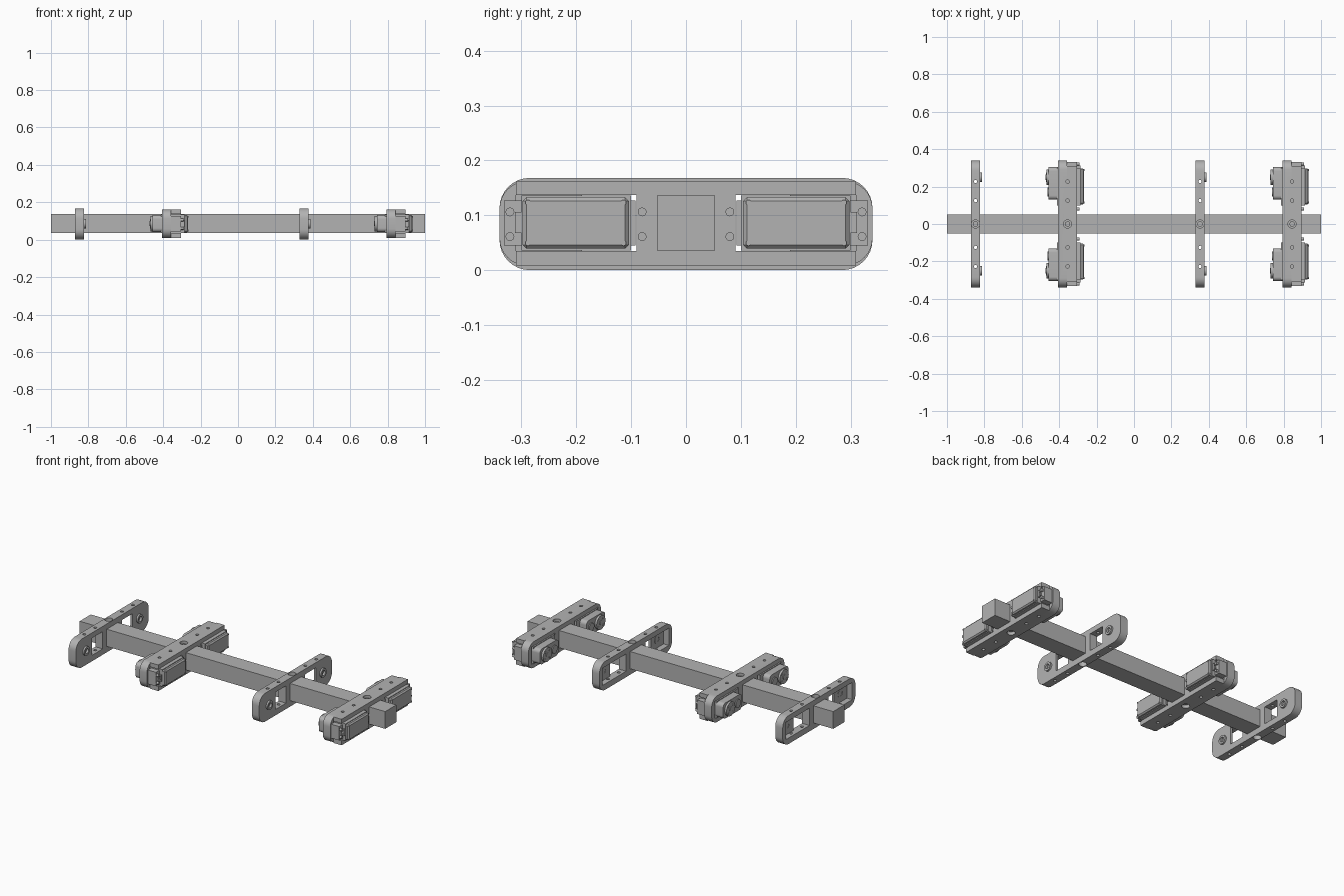
import bpy, bmesh, math
from mathutils import Matrix, Vector

old = bpy.data.objects.get("Cube")
if old:
    bpy.data.objects.remove(old, do_unlink=True)

grey = bpy.data.materials.new("plain_grey")
grey.use_nodes = True
COLOUR = (0.45, 0.45, 0.45, 1)
grey.diffuse_color = COLOUR
grey.node_tree.nodes["Principled BSDF"].inputs["Base Color"].default_value = COLOUR

MID = 0.086          # height of the beam axis
LOW, HIGH = 0.035, 0.137  # beam and window heights


def finish(name, bm):
    bmesh.ops.recalc_face_normals(bm, faces=bm.faces)
    mesh = bpy.data.meshes.new(name)
    bm.to_mesh(mesh)
    bm.free()
    obj = bpy.data.objects.new(name, mesh)
    bpy.context.collection.objects.link(obj)
    mesh.materials.append(grey)
    return obj


def box(name, x, y, z, bevel=0.0, axis=None):
    """Box from ranges; the bevel may be limited to edges along one axis."""
    bm = bmesh.new()
    bmesh.ops.create_cube(bm, size=1)
    for v in bm.verts:
        v.co = [(a + b) / 2 + c * abs(b - a) for (a, b), c in zip((x, y, z), v.co)]
    if bevel:
        edges = [e for e in bm.edges if axis is None or
                 abs((e.verts[0].co - e.verts[1].co).normalized()[axis]) > 0.9]
        bmesh.ops.bevel(bm, geom=edges, offset=bevel, segments=8 if axis is not None else 1,
                        profile=0.5, affect='EDGES')
    return finish(name, bm)


def cylinder(name, centre, radius, length, axis='X', sides=24):
    bm = bmesh.new()
    turn = Matrix.Rotation(math.pi / 2, 4, 'Y') if axis == 'X' else Matrix()
    bmesh.ops.create_cone(bm, cap_ends=True, segments=sides, radius1=radius, radius2=radius,
                          depth=length, matrix=Matrix.Translation(Vector(centre)) @ turn)
    return finish(name, bm)


def smooth(obj):
    bpy.ops.object.select_all(action='DESELECT')
    obj.select_set(True)
    bpy.context.view_layer.objects.active = obj
    bpy.ops.object.shade_smooth_by_angle(angle=math.radians(30))


def cut(obj, cutters):
    bpy.context.view_layer.objects.active = obj
    for c in cutters:
        c.hide_render = True
        mod = obj.modifiers.new("cut", 'BOOLEAN')
        mod.operation, mod.solver, mod.object = 'DIFFERENCE', 'EXACT', c
        bpy.ops.object.modifier_apply(modifier=mod.name)
        bpy.data.objects.remove(c, do_unlink=True)


def span(s, a, b):
    return tuple(sorted((s * a, s * b)))


def wall_holes(x):
    """Pin holes through the top and bottom walls, and wide ones down to the beam."""
    holes = [cylinder("hole", (x, s * y, MID), 0.009, 0.3, 'Z', 16)
             for s in (-1, 1) for y in (0.125, 0.227)]
    holes += [cylinder("hole", (x, 0, z), 0.022, 0.07, 'Z') for z in (HIGH + 0.035, LOW - 0.035)]
    return holes


def idler_frame(x):
    x0, x1 = x - 0.024, x + 0.024
    frame = box("idler_frame", (x0, x1), (-0.34, 0.34), (0, 0.168), 0.055, 0)
    cutters = wall_holes(x)
    for s in (-1, 1):
        cutters.append(box("pocket", (x0 - 0.05, x1 - 0.014), span(s, 0.09, 0.31), (LOW, HIGH)))
        cutters.append(box("window", (x0 - 0.05, x1 + 0.05), span(s, 0.09, 0.19), (LOW, HIGH)))
        cutters.append(cylinder("hole", (x, s * 0.25, MID), 0.022, 0.2))
    cut(frame, cutters)
    smooth(frame)
    # Bearing ring with a pin in each web
    for s in (-1, 1):
        ring = cylinder("bearing_ring", (x1 - 0.003, s * 0.25, MID), 0.026, 0.026)
        cut(ring, [cylinder("bore", (x1, s * 0.25, MID), 0.014, 0.1)])
        smooth(ring)
        smooth(cylinder("bearing_pin", (x1 - 0.008, s * 0.25, MID), 0.014, 0.012))


def motor_frame(x):
    x0, xm, x1 = x - 0.051, x - 0.003, x + 0.05
    frame = box("motor_frame", (x0, xm), (-0.34, 0.34), (0.008, 0.162), 0.05, 0)
    cutters = wall_holes(x)
    windows = [box("window", (x0 - 0.1, x1 + 0.1), span(s, 0.09, 0.31), (LOW, HIGH)) for s in (-1, 1)]
    # Front half carries top and bottom rails and a solid hub around the beam
    half = box("motor_frame_rails", (xm, x1), (-0.31, 0.31), (0.008, 0.162))
    hub_gap = [box("gap", (xm - 0.1, x1 + 0.1), span(s, 0.09, 0.4), (LOW, HIGH)) for s in (-1, 1)]
    cut(half, hub_gap + wall_holes(x))
    cut(frame, cutters + windows)
    smooth(frame)
    smooth(half)
    for s in (-1, 1):
        motor(x, s)


def motor(x, s):
    # Main case, stepped cover and flange
    box("motor_case", (x - 0.058, x + 0.07), span(s, 0.1, 0.3), (LOW + 0.001, HIGH - 0.001))
    box("motor_cover", (x + 0.064, x + 0.088), span(s, 0.104, 0.298), (LOW + 0.004, HIGH - 0.004), 0.007)
    box("motor_flange", (x - 0.003, x + 0.05), span(s, 0.092, 0.332), (0.045, 0.127))
    for z in (0.061, 0.106):
        for y in (0.08, 0.321):
            smooth(cylinder("flange_screw", (x + 0.056, s * y, z), 0.008, 0.014, sides=16))
    for y in (0.114, 0.288):
        for z in (LOW + 0.014, HIGH - 0.014):
            cylinder("cover_screw", (x + 0.088, s * y, z), 0.005, 0.004, sides=12)
    # Gear housing with output disc and spokes
    smooth(box("gear_housing", (x - 0.102, x - 0.05), span(s, 0.13, 0.305), (0.04, 0.132), 0.022, 0))
    smooth(cylinder("output_disc", (x - 0.106, s * 0.25, MID), 0.041, 0.016, sides=32))
    smooth(cylinder("output_hub", (x - 0.114, s * 0.25, MID), 0.014, 0.006))
    for k in range(4):
        a = math.radians(45 + 90 * k)
        cylinder("disc_screw", (x - 0.114, s * 0.25 + 0.028 * math.cos(a), MID + 0.028 * math.sin(a)),
                 0.006, 0.004, sides=12)
    smooth(cylinder("idle_gear_cap", (x - 0.104, s * 0.172, MID), 0.024, 0.008))
    # Cable socket on the outer end: a square rim around a small plug
    rim = box("cable_socket", (x + 0.04, x + 0.068), span(s, 0.298, 0.312), (0.068, 0.106))
    cut(rim, [box("recess", (x + 0.046, x + 0.062), span(s, 0.305, 0.4), (0.074, 0.1))])
    box("cable_plug", (x + 0.05, x + 0.058), span(s, 0.3, 0.309), (0.08, 0.094))


# Long square beam
box("beam", (-1, 1), (-0.052, 0.052), (LOW, HIGH))

# Alternating frames along the beam
for shift in (0, 1.2):
    idler_frame(-0.847 + shift)
    motor_frame(-0.355 + shift)
    # Bolts seated in the wide holes, above and below
    for x in (-0.847, -0.355):
        for z in (HIGH + 0.006, LOW - 0.006):
            smooth(cylinder("beam_bolt", (x + shift, 0, z), 0.014, 0.014, 'Z'))
